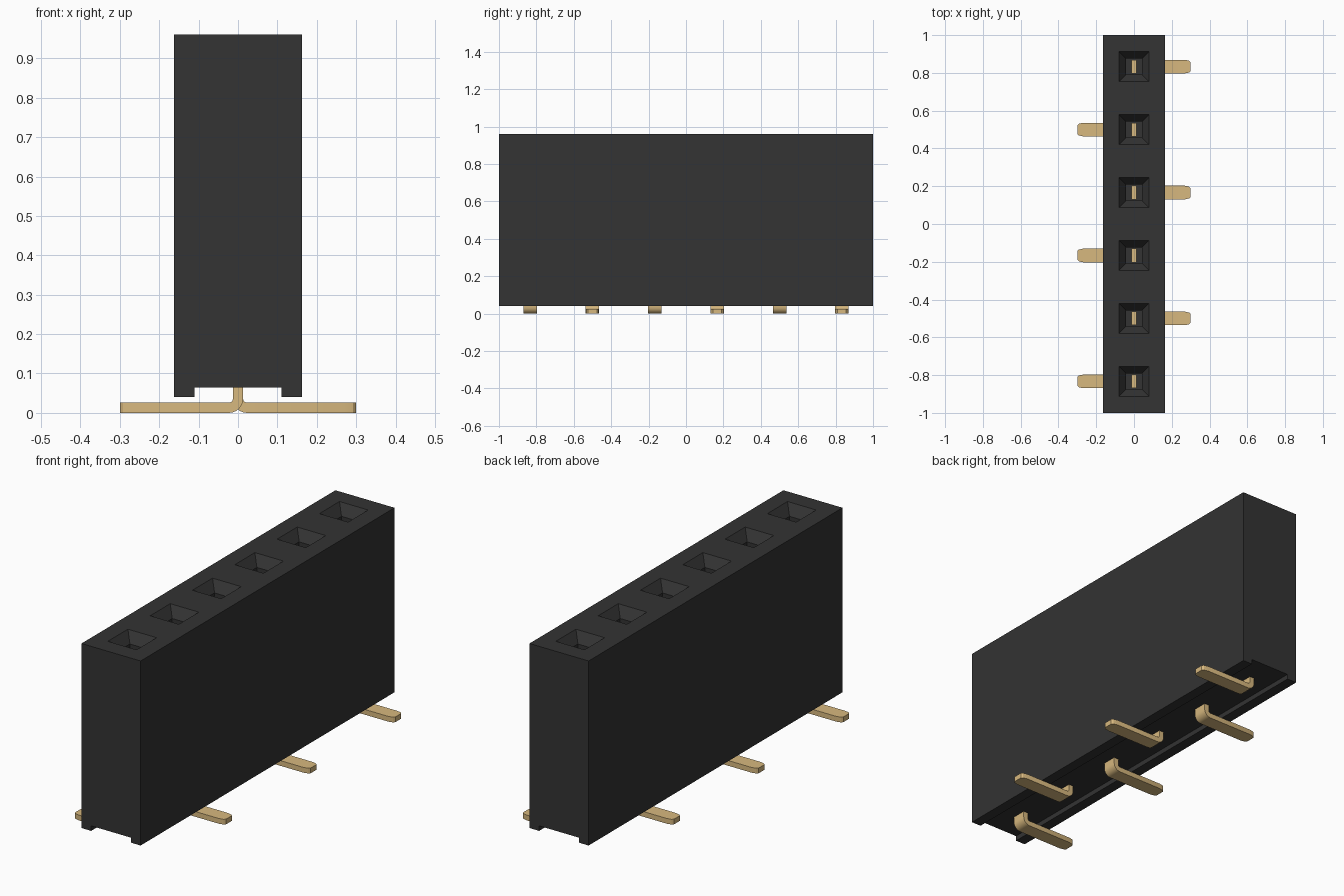
import bpy, bmesh, math

cube = bpy.data.objects.get("Cube")
if cube:
    bpy.data.objects.remove(cube, do_unlink=True)

PITCH = 1 / 3
PIN_Y = [(i - 2.5) * PITCH for i in range(6)]


def material(name, rgb):
    m = bpy.data.materials.new(name)
    m.use_nodes = True
    m.diffuse_color = (*rgb, 1)
    m.node_tree.nodes["Principled BSDF"].inputs["Base Color"].default_value = (*rgb, 1)
    return m


BLACK = material("black plastic", (0.033, 0.033, 0.033))
GOLD = material("gold metal", (0.68, 0.48, 0.21))


def add_object(name, bm, mat):
    bmesh.ops.recalc_face_normals(bm, faces=bm.faces)
    me = bpy.data.meshes.new(name)
    bm.to_mesh(me)
    bm.free()
    me.materials.append(mat)
    ob = bpy.data.objects.new(name, me)
    bpy.context.collection.objects.link(ob)
    return ob


def select_only(ob):
    bpy.ops.object.select_all(action='DESELECT')
    ob.select_set(True)
    bpy.context.view_layer.objects.active = ob


def extrude_y(points, y0, y1):
    """Solid from an x-z outline, swept along y."""
    bm = bmesh.new()
    face = bm.faces.new([bm.verts.new((x, y0, z)) for x, z in points])
    ext = bmesh.ops.extrude_face_region(bm, geom=[face])
    verts = [v for v in ext["geom"] if isinstance(v, bmesh.types.BMVert)]
    bmesh.ops.translate(bm, verts=verts, vec=(0, y1 - y0, 0))
    return bm


# Housing with a channel along its underside
half = [(0.163, 0.96), (0.163, 0.04), (0.11, 0.04), (0.11, 0.065)]
outline = half + [(-x, z) for x, z in reversed(half)]
housing = add_object("housing", extrude_y(outline, -1, 1), BLACK)

# Funnel-shaped sockets, cut from the top
bm = bmesh.new()
for y in PIN_Y:
    rings = []
    for r, z in [(0.042, 0.4), (0.042, 0.91), (0.079, 0.96), (0.079, 1.0)]:
        rings.append([bm.verts.new((sx * r, y + sy * r, z))
                      for sx, sy in ((-1, -1), (1, -1), (1, 1), (-1, 1))])
    for a, b in zip(rings, rings[1:]):
        for i in range(4):
            j = (i + 1) % 4
            bm.faces.new((a[i], a[j], b[j], b[i]))
    bm.faces.new(rings[0][::-1])
    bm.faces.new(rings[-1])
cutter = add_object("socket_cutter", bm, BLACK)
cutter.hide_render = True
mod = housing.modifiers.new("sockets", 'BOOLEAN')
mod.operation = 'DIFFERENCE'
mod.solver = 'EXACT'
mod.object = cutter
select_only(housing)
bpy.ops.object.modifier_apply(modifier=mod.name)
bpy.data.objects.remove(cutter, do_unlink=True)


# Bent contacts: upright blade, rounded bend, flat foot with a tapered tip
T, R, TOP, TIP = 0.013, 0.036, 0.8, 0.30


def arc(cx, cz, r, steps=6):
    return [(cx - r * math.cos(t), cz - r * math.sin(t))
            for t in (math.pi / 2 * i / steps for i in range(steps + 1))]


def contact(name, y, side):
    cx = -T + R
    outer = [(-T, TOP)] + arc(cx, R, R) + [(0.27, 0), (TIP - 0.008, 0), (TIP, 0)]
    inner = [(T, TOP)] + arc(cx, R, R - 2 * T) + [(0.27, 2 * T), (TIP - 0.008, 2 * T), (TIP, 2 * T)]
    bm = bmesh.new()
    rings = []
    for k, ((xo, zo), (xi, zi)) in enumerate(zip(outer, inner)):
        w = {len(outer) - 2: 0.031, len(outer) - 1: 0.023}.get(k, 0.036)
        rings.append([bm.verts.new((side * x, y + s * w, z))
                      for x, z, s in ((xo, zo, -1), (xi, zi, -1), (xi, zi, 1), (xo, zo, 1))])
    for a, b in zip(rings, rings[1:]):
        for i in range(4):
            j = (i + 1) % 4
            bm.faces.new((a[i], a[j], b[j], b[i]))
    bm.faces.new(rings[0])
    bm.faces.new(rings[-1])
    ob = add_object(name, bm, GOLD)
    select_only(ob)
    bpy.ops.object.shade_smooth_by_angle(angle=math.radians(25))


# Feet alternate sides along the row
for n, y in enumerate(PIN_Y):
    contact(f"contact_{n + 1}", y, -1 if n % 2 == 0 else 1)
